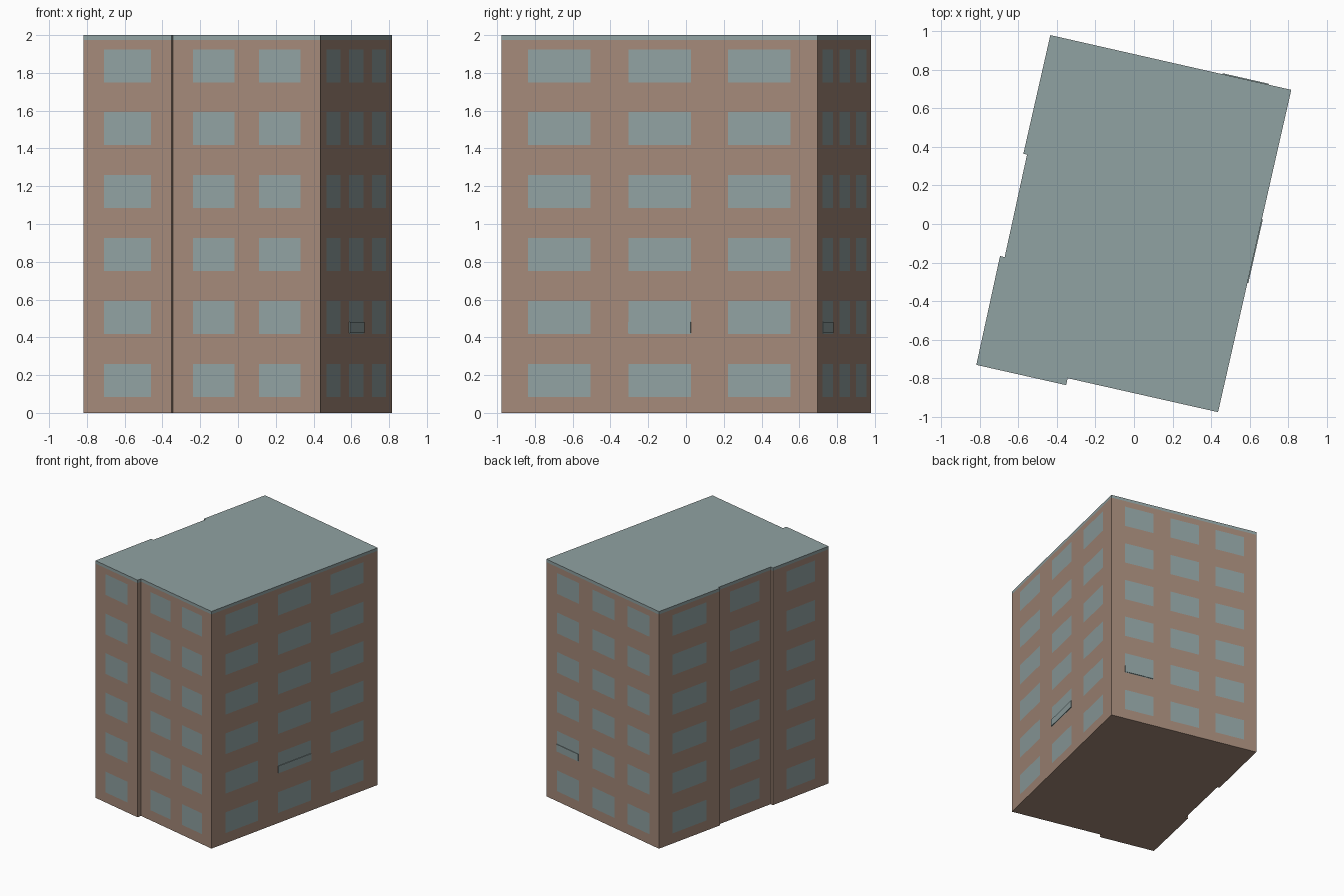
import bpy
import bmesh
from mathutils import Vector

cube = bpy.data.objects.get("Cube")
if cube:
    bpy.data.objects.remove(cube, do_unlink=True)

HEIGHT, EAVES, FLOORS = 2.0, 1.975, 6
SILL, WINDOW_H, STOREY = 0.085, 0.175, 0.333


def material(name, rgb):
    mat = bpy.data.materials.new(name)
    mat.use_nodes = True
    mat.diffuse_color = (*rgb, 1)
    mat.node_tree.nodes["Principled BSDF"].inputs["Base Color"].default_value = (*rgb, 1)
    return mat


brick = material("brown_render", (0.37, 0.25, 0.19))
glass = material("grey_teal", (0.28, 0.36, 0.36))


def finish(bm, name, mats):
    bmesh.ops.remove_doubles(bm, verts=bm.verts, dist=0.0002)
    mesh = bpy.data.meshes.new(name)
    bm.to_mesh(mesh)
    bm.free()
    for mat in mats:
        mesh.materials.append(mat)
    obj = bpy.data.objects.new(name, mesh)
    bpy.context.collection.objects.link(obj)
    return obj


# Footprint sides, counter-clockwise: start corner and window spans along the side
THREE = [0.083, 0.281, 0.401, 0.599, 0.717, 0.915]
SIDES = [
    ((-0.818, -0.731), [0.234, 0.766]),
    ((-0.352, -0.836), []),
    ((-0.344, -0.800), [0.135, 0.417, 0.583, 0.865]),
    ((0.436, -0.976), THREE),
    ((0.816, 0.696), [0.095, 0.291, 0.408, 0.604, 0.719, 0.916]),
    ((-0.434, 0.980), [0.22, 0.78]),
    ((-0.574, 0.364), []),
    ((-0.555, 0.360), [0.22, 0.78]),
    ((-0.671, -0.172), []),
    ((-0.695, -0.166), [0.24, 0.76]),
]
corners = [Vector((*p, 0)) for p, _ in SIDES]


def at(point, z):
    return (point.x, point.y, z)


# Walls: each side is a grid, with every odd cell a flush window
levels = [0]
for floor in range(FLOORS):
    sill = SILL + floor * STOREY
    levels += [sill, sill + WINDOW_H]
levels.append(EAVES)

bm = bmesh.new()
base = []
for i, (_, spans) in enumerate(SIDES):
    a, b = corners[i], corners[(i + 1) % len(corners)]
    columns = [a.lerp(b, t) for t in [0, *spans, 1]]
    base += columns[:-1]
    for c, (p, q) in enumerate(zip(columns, columns[1:])):
        for r, (low, high) in enumerate(zip(levels, levels[1:])):
            face = bm.faces.new([bm.verts.new(v) for v in
                                 (at(p, low), at(q, low), at(q, high), at(p, high))])
            face.material_index = int(c % 2 == 1 and r % 2 == 1)
bm.faces.new([bm.verts.new(at(p, 0)) for p in reversed(base)])
finish(bm, "walls", [brick, glass])

# Flat roof with a shallow edge band
bm = bmesh.new()
for i, a in enumerate(corners):
    b = corners[(i + 1) % len(corners)]
    bm.faces.new([bm.verts.new(v) for v in
                  (at(a, EAVES), at(b, EAVES), at(b, HEIGHT), at(a, HEIGHT))])
bm.faces.new([bm.verts.new(at(p, HEIGHT)) for p in corners])
finish(bm, "roof", [glass])


# Thin panels on the lower part of two first-floor windows
def window_panel(name, side, start, end):
    a, b = corners[side], corners[side + 1]
    out = (b - a).cross(Vector((0, 0, 1))).normalized() * 0.005
    p, q = a.lerp(b, start), a.lerp(b, end)
    panel = bmesh.new()
    for z in (0.423, 0.482):
        for v in (p, q, q + out, p + out):
            panel.verts.new(at(v, z))
    bmesh.ops.convex_hull(panel, input=panel.verts[:])
    bmesh.ops.dissolve_limit(panel, angle_limit=0.01, verts=panel.verts[:], edges=panel.edges[:])
    finish(panel, name, [glass])


window_panel("side_window_panel", 3, 0.401, 0.599)
window_panel("back_window_panel", 4, 0.095, 0.285)
